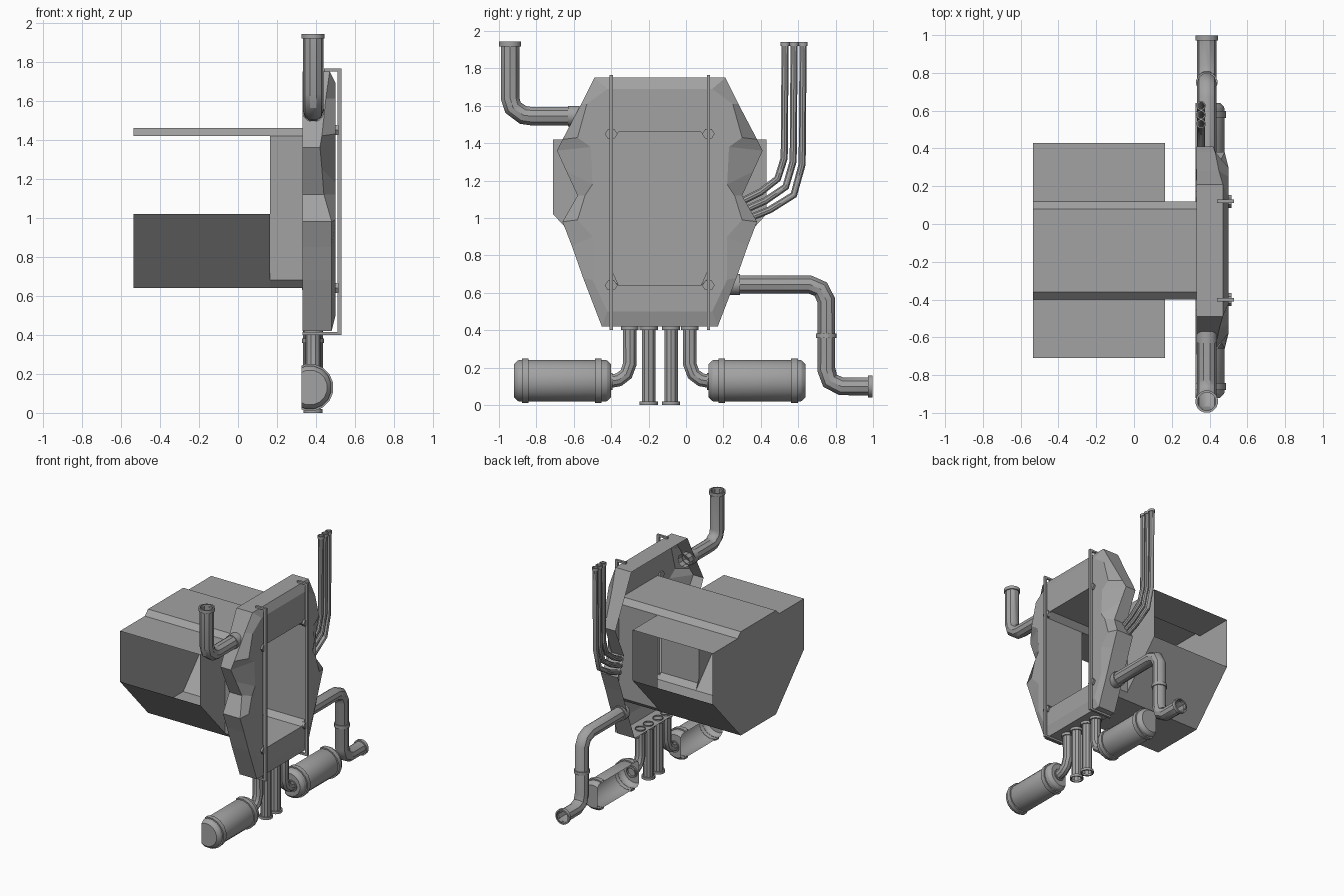
import bpy, bmesh, math
from mathutils import Vector, Matrix

cube = bpy.data.objects.get("Cube")
if cube:
    bpy.data.objects.remove(cube, do_unlink=True)

GREY = (0.36, 0.36, 0.36, 1)
mat = bpy.data.materials.new("plain grey")
mat.use_nodes = True
mat.diffuse_color = GREY
mat.node_tree.nodes["Principled BSDF"].inputs["Base Color"].default_value = GREY

MID = -0.14    # y of the frame's mirror plane
BACK = 0.33    # x of the frame's back plane


def finish(bm, name, smooth=False):
    bmesh.ops.recalc_face_normals(bm, faces=bm.faces[:])
    mesh = bpy.data.meshes.new(name)
    bm.to_mesh(mesh)
    bm.free()
    obj = bpy.data.objects.new(name, mesh)
    bpy.context.collection.objects.link(obj)
    mesh.materials.append(mat)
    if smooth:
        bpy.ops.object.select_all(action='DESELECT')
        obj.select_set(True)
        bpy.context.view_layer.objects.active = obj
        bpy.ops.object.shade_smooth_by_angle(angle=math.radians(35))
    return obj


def mirrored(half):
    """Closed (y, z) loop from a half profile listed top to bottom."""
    return [(MID + h, z) for h, z in half] + [(MID - h, z) for h, z in reversed(half)]


def ring(bm, pts, xs):
    return [bm.verts.new((x, y, z)) for (y, z), x in zip(pts, xs)]


def bridge(bm, a, b, skip=()):
    n = len(a)
    for i in range(n):
        if i not in skip:
            bm.faces.new((a[i], a[(i + 1) % n], b[(i + 1) % n], b[i]))


def prism(name, pts, x0, x1):
    bm = bmesh.new()
    a, b = ring(bm, pts, [x0] * len(pts)), ring(bm, pts, [x1] * len(pts))
    bridge(bm, a, b)
    bm.faces.new(a)
    bm.faces.new(b)
    return finish(bm, name)


def tube(name, x, path, r):
    """Open round pipe along (y, z) points."""
    cu = bpy.data.curves.new(name, 'CURVE')
    cu.dimensions = '3D'
    cu.bevel_depth = r
    cu.bevel_resolution = 3
    sp = cu.splines.new('POLY')
    sp.points.add(len(path) - 1)
    for p, (y, z) in zip(sp.points, path):
        p.co = (x, y, z, 1)
    tmp = bpy.data.objects.new(name, cu)
    bpy.context.collection.objects.link(tmp)
    bpy.context.view_layer.update()
    mesh = bpy.data.meshes.new_from_object(tmp.evaluated_get(bpy.context.evaluated_depsgraph_get()))
    bm = bmesh.new()
    bm.from_mesh(mesh)
    bpy.data.objects.remove(tmp)
    bpy.data.curves.remove(cu)
    bpy.data.meshes.remove(mesh)
    return finish(bm, name, True)


def lathe(name, x, y, z, profile, along_y, sides=16):
    """Spin (offset, radius) points about y or z, cut flat at the back plane."""
    bm = bmesh.new()
    rings = []
    for t, r in profile:
        loop = []
        for k in range(sides):
            a = 2 * math.pi * (k + 0.5) / sides
            u, v = r * math.cos(a), r * math.sin(a)
            loop.append(bm.verts.new((x + u, y + t, z + v) if along_y else (x + u, y + v, z + t)))
        rings.append(loop)
    for a, b in zip(rings, rings[1:]):
        bridge(bm, a, b)
    bmesh.ops.bisect_plane(bm, geom=bm.verts[:] + bm.edges[:] + bm.faces[:],
                           plane_co=(BACK - 0.005, 0, 0), plane_no=(-1, 0, 0), clear_outer=True)
    return finish(bm, name, True)


def collar(name, x, y, z, r, length, along_y, hole=0.8):
    h = length / 2
    return lathe(name, x, y, z, [(-h, r * hole), (-h, r), (h, r), (h, r * hole)], along_y)


# Frame shell: rim, sloped border, flat panel with an opening
outer_half = [(0.35, 1.75), (0.42, 1.61), (0.52, 1.42), (0.55, 1.36), (0.50, 1.25),
              (0.44, 1.12), (0.52, 0.98), (0.47, 0.85), (0.41, 0.68), (0.31, 0.42)]
outer_x = [0.47, 0.45, 0.43, 0.42, 0.43, 0.44, 0.48, 0.48, 0.48, 0.48]
inner_half = [(0.28, 1.69), (0.39, 1.61), (0.44, 1.43), (0.37, 1.38), (0.36, 1.18),
              (0.40, 1.12), (0.44, 0.99), (0.36, 0.90), (0.36, 0.67), (0.28, 0.50)]
hall = mirrored([(0.22, 1.46), (0.26, 1.42), (0.26, 0.68), (0.22, 0.64)])

bm = bmesh.new()
outer = mirrored(outer_half)
n = len(outer)
back = ring(bm, outer, [BACK] * n)
front = ring(bm, outer, outer_x + outer_x[::-1])
panel = ring(bm, mirrored(inner_half), [0.50] * n)
bridge(bm, back, front)
bridge(bm, front, panel)
mouth = ring(bm, hall, [0.50] * 8)
edges = [bm.edges.get((l[i], l[(i + 1) % len(l)])) or bm.edges.new((l[i], l[(i + 1) % len(l)]))
         for l in (panel, mouth) for i in range(len(l))]
bmesh.ops.triangle_fill(bm, use_beauty=True, use_dissolve=False, edges=edges, normal=(1, 0, 0))
finish(bm, "window_frame")

# Hallway from the opening to the room
bm = bmesh.new()
bridge(bm, ring(bm, hall, [0.165] * 8), ring(bm, hall, [0.50] * 8))
finish(bm, "hallway")

# Room shell, open on both sides
room = mirrored([(0.22, 1.46), (0.26, 1.42), (0.57, 1.42), (0.57, 1.02), (0.22, 0.64)])
bm = bmesh.new()
far, near = ring(bm, room, [-0.535] * 10), ring(bm, room, [0.165] * 10)
bridge(bm, far, near, skip=(2, 6))
bm.faces.new(far)
finish(bm, "room_shell")

# Walls beside the hallway
for side, label in ((1, "back"), (-1, "front")):
    bm = bmesh.new()
    pts = [(0.26, 1.42), (0.57, 1.42), (0.57, 1.02), (0.22, 0.64), (0.26, 0.68)]
    bm.faces.new(ring(bm, [(MID + side * h, z) for h, z in pts], [0.165] * 5))
    finish(bm, label + "_room_wall")

# Guard bars and corner brackets
for y, label in ((-0.40, "front"), (0.12, "back")):
    w = 0.009
    bm = bmesh.new()
    for x0, x1, z0, z1 in ((0.51, 0.53, 0.40, 1.765), (0.44, 0.52, 1.75, 1.765), (BACK, 0.52, 0.40, 0.415)):
        bmesh.ops.create_cube(bm, size=1, matrix=Matrix.Translation(
            ((x0 + x1) / 2, y, (z0 + z1) / 2)) @ Matrix.Diagonal((x1 - x0, 2 * w, z1 - z0, 1)))
    finish(bm, label + "_guard_bar")
    for z, level in ((1.45, "upper"), (0.64, "lower")):
        hexagon = [(y + 0.034 * math.cos(k * math.pi / 3), z + 0.03 * math.sin(k * math.pi / 3))
                   for k in range(6)]
        prism(f"{label}_{level}_bracket", hexagon, 0.49, 0.515)

# Chimney pipe
PX = 0.385
tube("chimney_pipe", PX, [(-0.94, 1.93), (-0.94, 1.64), (-0.925, 1.59), (-0.87, 1.55),
                          (-0.83, 1.545), (-0.52, 1.545)], 0.052)
collar("chimney_rim", PX, -0.94, 1.93, 0.06, 0.025, False)
collar("chimney_joint", PX, -0.60, 1.545, 0.056, 0.06, True)

# Drain pipe
tube("drain_pipe", PX, [(0.22, 0.645), (0.66, 0.645), (0.72, 0.62), (0.75, 0.56), (0.75, 0.19),
                        (0.77, 0.13), (0.83, 0.10), (0.99, 0.10)], 0.051)
collar("drain_joint", PX, 0.26, 0.645, 0.058, 0.06, True)
collar("drain_coupling", PX, 0.75, 0.37, 0.057, 0.025, False)
collar("drain_rim", PX, 0.985, 0.10, 0.06, 0.025, True)

# Bundle of thin pipes
for k in range(3):
    d = 0.048 * k
    tube(f"thin_pipe_{k + 1}", 0.355,
         [(0.30 + d / 4, 1.09 - d), (0.40 + d / 2, 1.14 - d), (0.49 + d * 0.9, 1.21 - d * 0.9),
          (0.525 + d, 1.32 - d / 3), (0.53 + d, 1.93)], 0.02)
    collar(f"thin_pipe_rim_{k + 1}", 0.355, 0.53 + d, 1.93, 0.025, 0.02, False, 0.7)

# Straight pipes below the frame
for k, y in enumerate((-0.20, -0.08)):
    tube(f"down_pipe_{k + 1}", PX, [(y, 0.01), (y, 0.43)], 0.038)
    for z in (0.01, 0.41):
        collar("down_pipe_rim", PX, y, z, 0.05, 0.02, False)

# Tanks with bands and elbow pipes, mirrored about the frame's middle
tank = [(-0.26, 0), (-0.26, 0.09), (-0.24, 0.11), (-0.235, 0.112), (0.235, 0.112),
        (0.24, 0.11), (0.26, 0.09), (0.26, 0)]
for side, label in ((-1, "front"), (1, "back")):
    lathe(label + "_tank", 0.368, MID + side * 0.52, 0.13, tank, True)
    for off in (0.33, 0.72):
        collar(label + "_tank_band", 0.368, MID + side * off, 0.13, 0.122, 0.035, True, 0.9)
    path = [(0.28, 0.125), (0.22, 0.135), (0.18, 0.165), (0.16, 0.22), (0.16, 0.43)]
    tube(label + "_elbow_pipe", PX, [(MID + side * h, z) for h, z in path], 0.038)
    collar(label + "_elbow_rim", PX, MID + side * 0.16, 0.41, 0.048, 0.02, False)
    collar(label + "_elbow_joint", PX, MID + side * 0.262, 0.125, 0.046, 0.02, True)
